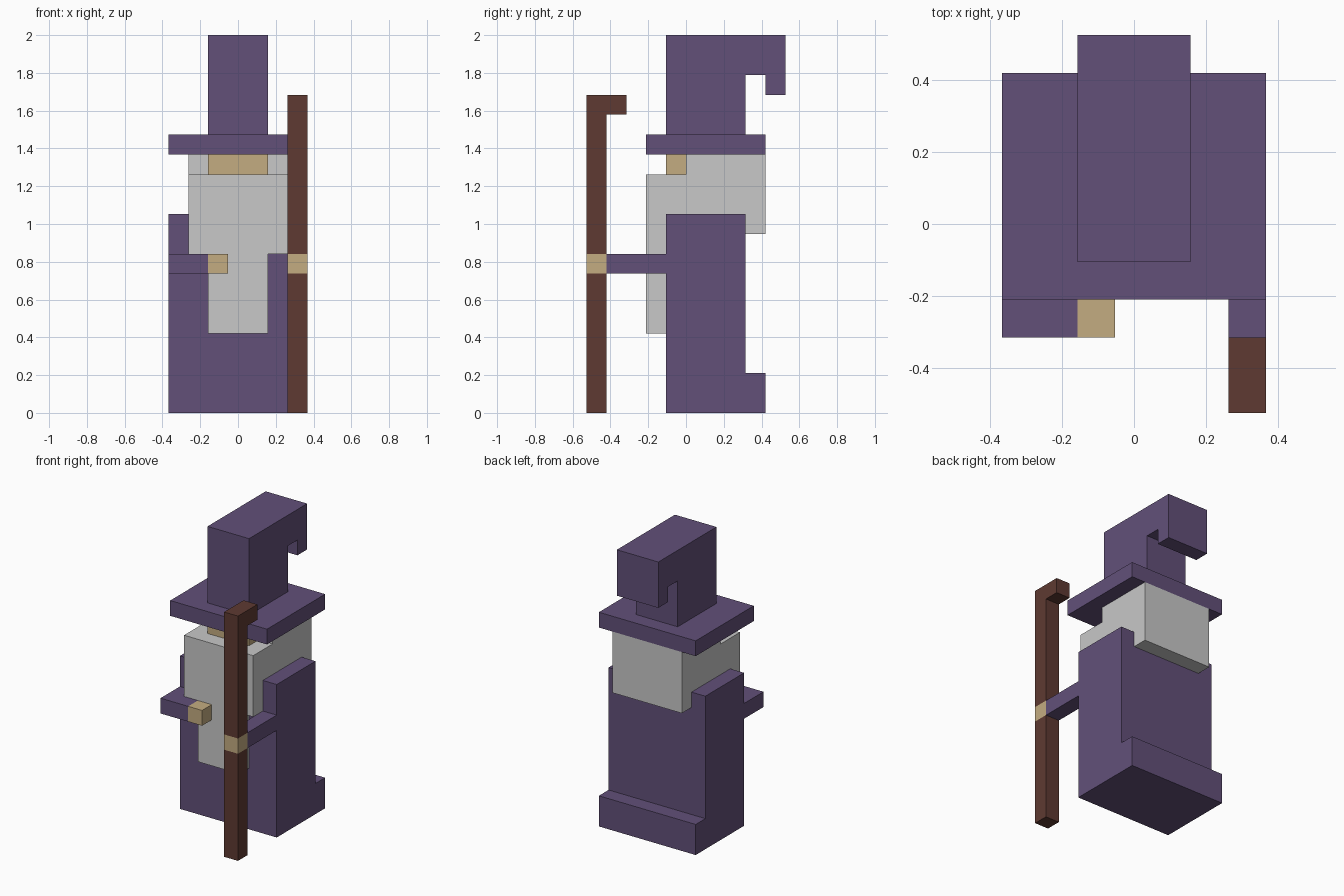
import bpy, bmesh
from mathutils import Vector

if "Cube" in bpy.data.objects:
    bpy.data.objects.remove(bpy.data.objects["Cube"])

U = 2 / 19  # one block


def material(name, rgb):
    m = bpy.data.materials.new(name)
    lin = [(c / 255 / 12.92) if c < 10 else ((c / 255 + 0.055) / 1.055) ** 2.4 for c in rgb]
    m.diffuse_color = (*lin, 1)
    m.use_nodes = True
    m.node_tree.nodes["Principled BSDF"].inputs["Base Color"].default_value = m.diffuse_color
    return m


PURPLE = material("purple cloth", (98, 80, 121))
GREY = material("grey hair", (200, 200, 200))
SKIN = material("tan skin", (196, 172, 129))
WOOD = material("brown wood", (94, 58, 50))


def prism(name, mat, axis, lo, hi, outline):
    """Extrude an outline (in block units) along axis x or z from lo to hi."""
    def place(a, b, t):
        return Vector((t, a, b) if axis == "x" else (a, b, t)) * U
    bm = bmesh.new()
    face = bm.faces.new([bm.verts.new(place(a, b, lo)) for a, b in outline])
    ext = bmesh.ops.extrude_face_region(bm, geom=[face], use_keep_orig=True)
    moved = [v for v in ext["geom"] if isinstance(v, bmesh.types.BMVert)]
    bmesh.ops.translate(bm, verts=moved, vec=place(0, 0, hi - lo))
    bmesh.ops.recalc_face_normals(bm, faces=bm.faces)
    me = bpy.data.meshes.new(name)
    bm.to_mesh(me)
    bm.free()
    me.materials.append(mat)
    ob = bpy.data.objects.new(name, me)
    bpy.context.collection.objects.link(ob)
    return ob


def box(name, mat, x, y, z):
    return prism(name, mat, "z", z[0], z[1],
                 [(x[0], y[0]), (x[1], y[0]), (x[1], y[1]), (x[0], y[1])])


# Robe with trailing hem
prism("robe", PURPLE, "x", -3.5, 3.5,
      [(-1, 0), (4, 0), (4, 2), (3, 2), (3, 10), (-1, 10)])

# Hair and wide beard share one side profile, narrow beard hangs below
prism("hair_and_beard", GREY, "x", -2.5, 2.5,
      [(-2, 8), (-1, 8), (-1, 10), (3, 10), (3, 9), (4, 9),
       (4, 13), (0, 13), (0, 12), (-2, 12)])
box("beard_tip", GREY, (-1.5, 1.5), (-2, -1), (4, 8))
box("face", SKIN, (-1.5, 1.5), (-1, 0), (12, 13))

# Hat with folded-over tip
box("hat_brim", PURPLE, (-3.5, 3.5), (-2, 4), (13, 14))
prism("hat_crown", PURPLE, "x", -1.5, 1.5,
      [(-1, 14), (3, 14), (3, 17), (4, 17), (4, 16), (5, 16), (5, 19), (-1, 19)])

# Bent arm and straight arm, with hands
prism("bent_arm", PURPLE, "z", 7, 8,
      [(-3.5, -1), (-3.5, -3), (-1.5, -3), (-1.5, -2), (-2.5, -2), (-2.5, -1)])
box("bent_arm_hand", SKIN, (-1.5, -0.5), (-3, -2), (7, 8))
box("straight_arm", PURPLE, (2.5, 3.5), (-4, -1), (7, 8))
box("staff_hand", SKIN, (2.5, 3.5), (-5, -4), (7, 8))

# Staff below and above the gripping hand
box("staff_lower", WOOD, (2.5, 3.5), (-5, -4), (0, 7))
prism("staff_upper", WOOD, "x", 2.5, 3.5,
      [(-5, 8), (-4, 8), (-4, 15), (-3, 15), (-3, 16), (-5, 16)])
